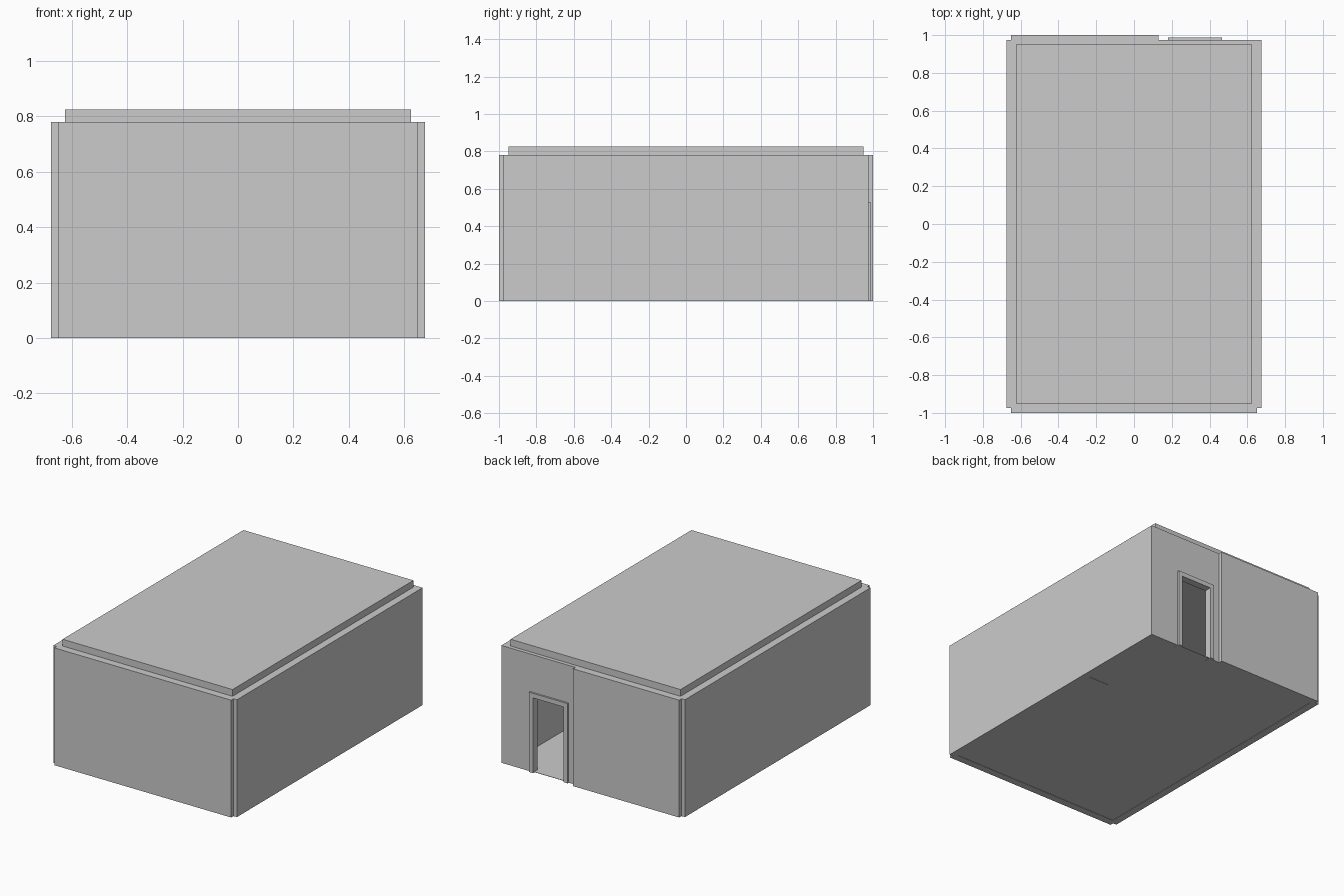
import bpy, bmesh

if "Cube" in bpy.data.objects:
    bpy.data.objects.remove(bpy.data.objects["Cube"])

W, D, H, T = 0.65, 0.975, 0.78, 0.025   # wall centre lines, height, half thickness


def finish(name, bm):
    bmesh.ops.recalc_face_normals(bm, faces=bm.faces)
    mesh = bpy.data.meshes.new(name)
    bm.to_mesh(mesh)
    bm.free()
    obj = bpy.data.objects.new(name, mesh)
    bpy.context.collection.objects.link(obj)
    return obj


def box(name, x0, x1, y0, y1, z0, z1):
    bm = bmesh.new()
    bmesh.ops.create_cube(bm, size=1)
    for v in bm.verts:
        v.co.x = x1 if v.co.x > 0 else x0
        v.co.y = y1 if v.co.y > 0 else y0
        v.co.z = z1 if v.co.z > 0 else z0
    return finish(name, bm)


def arch(name, outer, inner, y0, y1):
    """Panel standing on the floor with a doorway; outer and inner are (x0, x1, top)."""
    a, b, h = outer
    c, d, k = inner
    profile = [(a, 0), (a, h), (b, h), (b, 0), (d, 0), (d, k), (c, k), (c, 0)]
    bm = bmesh.new()
    face = bm.faces.new([bm.verts.new((x, y0, z)) for x, z in profile])
    new = bmesh.ops.extrude_face_region(bm, geom=[face])["geom"]
    verts = [g for g in new if isinstance(g, bmesh.types.BMVert)]
    bmesh.ops.translate(bm, verts=verts, vec=(0, y1 - y0, 0))
    return finish(name, bm)


# Side walls
for side, s in (("left", -1), ("right", 1)):
    box(side + "_wall", s * W - T, s * W + T, -D, D, 0, H)

# Front wall and the solid part of the back wall
box("front_wall", -W, W, -D - T, -D + T, 0, H)
box("back_wall", -W, 0.13, D - T, D + T, 0, H)

# Thinner back wall with the doorway, and its frame
arch("door_wall", (0.13, W, H), (0.19, 0.455, 0.52), D - T, D)
arch("door_frame", (0.18, 0.465, 0.53), (0.21, 0.435, 0.5), D - T - 0.012, D + 0.012)

# Floor, thin mat beside the right wall, and roof slab
box("floor", -W, W, -D, D, 0.002, 0.004)
box("floor_mat", 0.48, W, -0.1, 0.32, 0, 0.006)
box("roof", -W + T, W - T, -D + T, D - T, H, 0.825)
